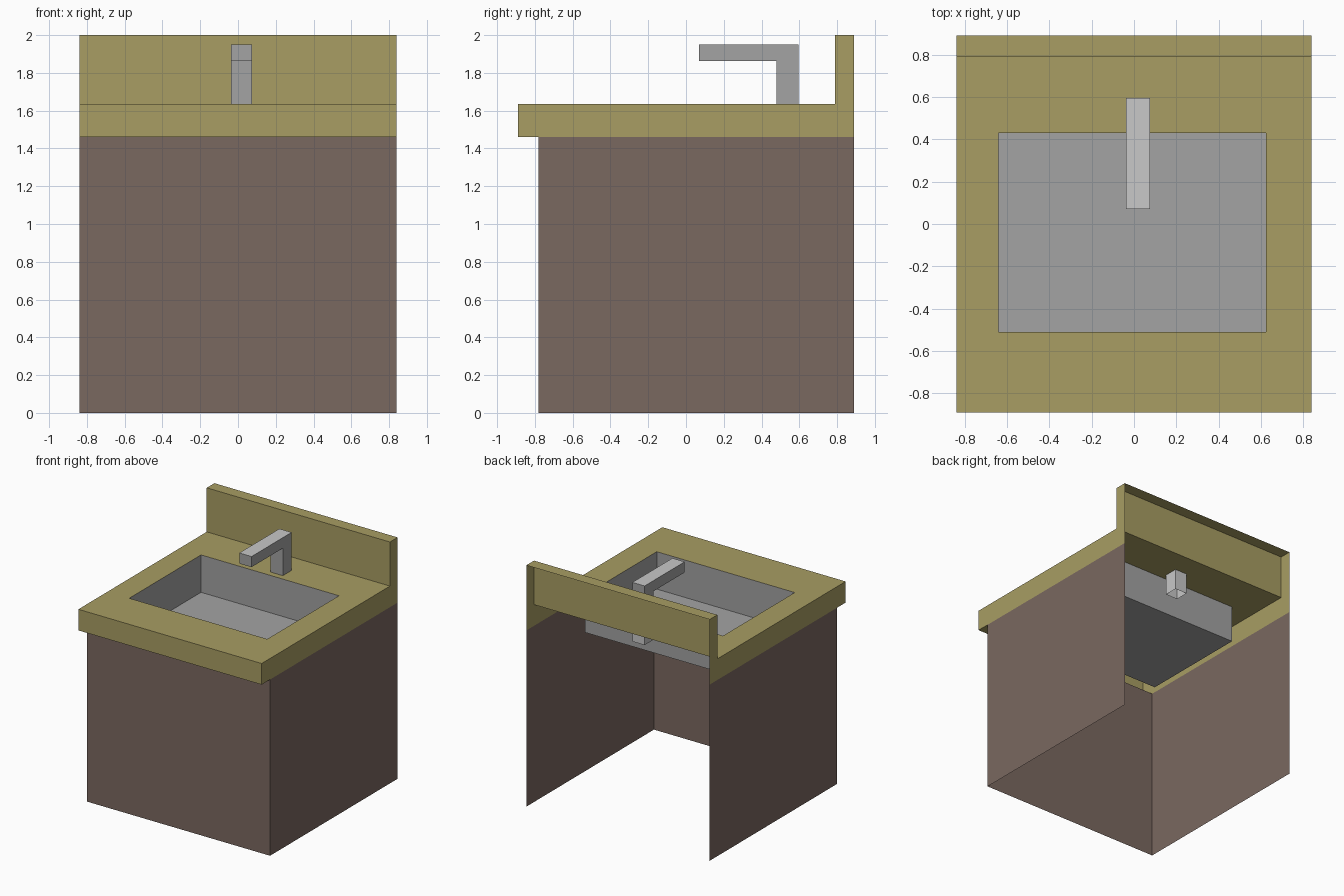
import bpy

if "Cube" in bpy.data.objects:
    bpy.data.objects.remove(bpy.data.objects["Cube"])


def material(name, rgb):
    m = bpy.data.materials.new(name)
    m.diffuse_color = (*rgb, 1.0)
    m.use_nodes = True
    m.node_tree.nodes["Principled BSDF"].inputs["Base Color"].default_value = m.diffuse_color
    return m


OLIVE = material("olive_counter", (0.392, 0.337, 0.125))
BROWN = material("brown_cabinet", (0.195, 0.138, 0.117))
GREY = material("grey_metal", (0.366, 0.366, 0.366))
LIGHT = material("light_metal", (0.578, 0.578, 0.578))


def prism(name, profile, x0, x1, mats, skip=(), ring=None, light_top=False):
    """Sweep a (y, z) profile along x; skip lists profile edges left open."""
    n = len(profile)
    verts = [(x, y, z) for x in (x0, x1) for y, z in profile]
    faces = [tuple(range(n, 2 * n)), tuple(reversed(range(n)))]
    for i in range(n):
        if i not in skip:
            j = (i + 1) % n
            faces.append((i, j, n + j, n + i))
    if ring:  # flat surround with a rectangular opening
        edge, hole = ring
        j = edge + 1
        outer = [j, n + j, n + edge, edge]
        k = len(verts)
        verts += hole
        faces += [(outer[a], outer[(a + 1) % 4], k + (a + 1) % 4, k + a)
                  for a in range(4)]
    mesh = bpy.data.meshes.new(name)
    mesh.from_pydata(verts, [], faces)
    mesh.update()
    for m in mats:
        mesh.materials.append(m)
    if light_top:
        for p in mesh.polygons:
            p.material_index = 1 if p.normal.z > 0.9 else 0
    ob = bpy.data.objects.new(name, mesh)
    bpy.context.collection.objects.link(ob)
    return ob


W = 0.84                    # half width
BASE, TOP = 1.46, 1.635     # counter underside and surface
SX0, SX1, SY0, SY1 = -0.64, 0.625, -0.51, 0.43   # sink opening
FX0, FX1 = -0.037, 0.075    # faucet width

# cabinet: front and two sides, open back, bottom and top
prism("cabinet", [(-0.78, 0), (0.89, 0), (0.89, BASE), (-0.78, BASE)],
      -W, W, [BROWN], skip=(0, 1, 2))

# counter with backsplash, open at the back and underneath
prism("counter", [(-0.89, BASE), (-0.78, BASE), (0.89, BASE), (0.89, 2.0),
                  (0.79, 2.0), (0.79, TOP), (-0.89, TOP)],
      -W, W, [OLIVE], skip=(1, 2, 5),
      ring=(5, [(SX0, SY0, TOP), (SX1, SY0, TOP),
                (SX1, SY1, TOP), (SX0, SY1, TOP)]))

# sink basin, faces turned inward, open at the top
prism("sink_basin", [(SY0, TOP), (SY1, TOP), (SY1, 1.325), (SY0, 1.325)],
      SX0, SX1, [GREY], skip=(0,))

# faucet: post and arm, with a lighter top
prism("faucet", [(0.48, TOP), (0.595, TOP), (0.595, 1.95),
                 (0.07, 1.95), (0.07, 1.862), (0.48, 1.862)],
      FX0, FX1, [GREY, LIGHT], skip=(0,), light_top=True)

# stem below the counter, open at both ends
prism("faucet_stem", [(0.48, BASE), (0.595, BASE), (0.595, TOP), (0.48, TOP)],
      FX0, FX1, [LIGHT], skip=(0, 2))
